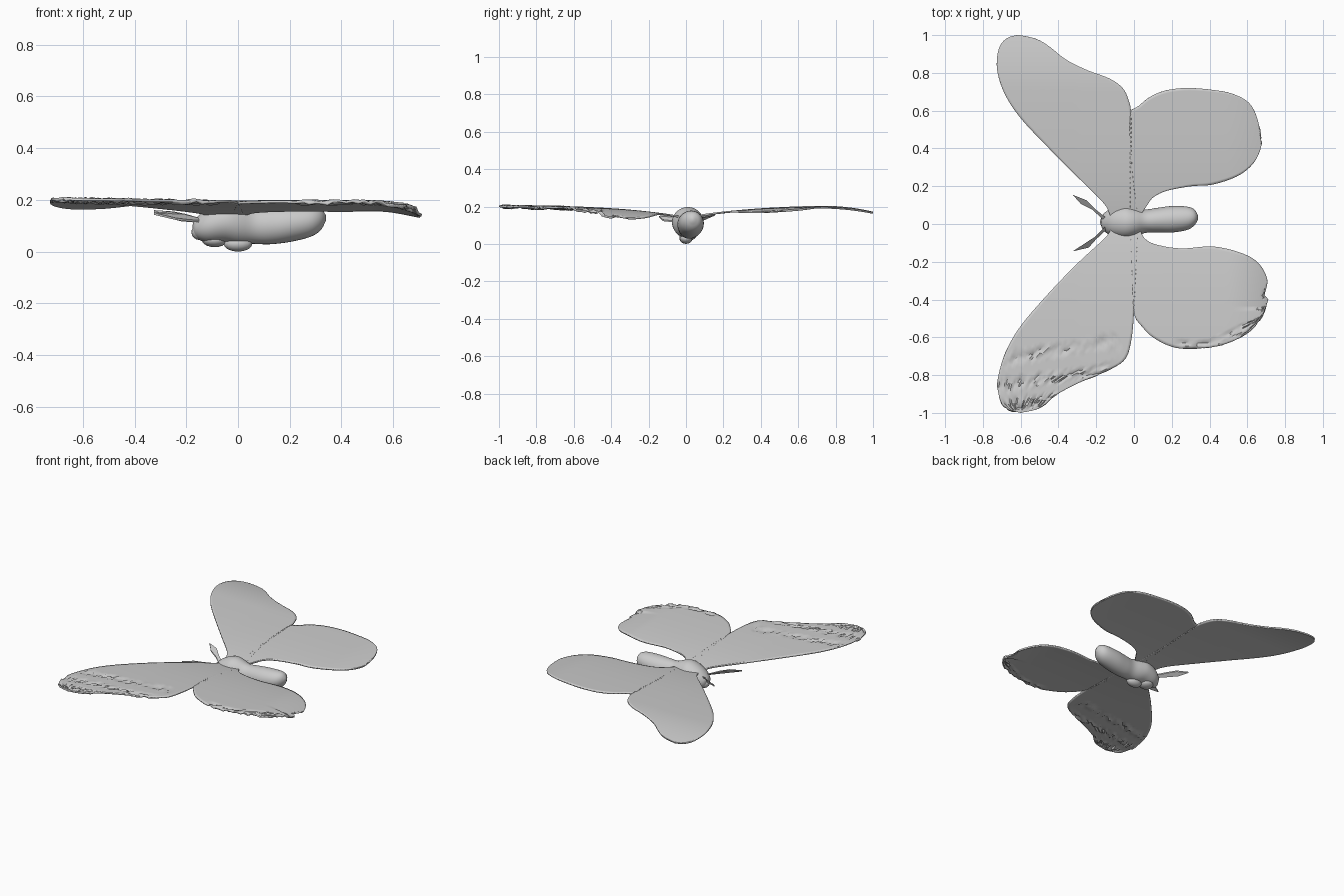
import bpy, bmesh, math, random
from mathutils import Vector

if "Cube" in bpy.data.objects:
    bpy.data.objects.remove(bpy.data.objects["Cube"])
random.seed(4)

grey = bpy.data.materials.new("plain grey")
grey.diffuse_color = (0.6, 0.6, 0.6, 1)
grey.use_nodes = True
grey.node_tree.nodes["Principled BSDF"].inputs["Base Color"].default_value = grey.diffuse_color


def finish(name, bm, angle=40):
    bmesh.ops.recalc_face_normals(bm, faces=bm.faces)
    me = bpy.data.meshes.new(name)
    bm.to_mesh(me)
    bm.free()
    me.materials.append(grey)
    ob = bpy.data.objects.new(name, me)
    bpy.context.collection.objects.link(ob)
    bpy.ops.object.select_all(action='DESELECT')
    bpy.context.view_layer.objects.active = ob
    ob.select_set(True)
    bpy.ops.object.shade_smooth_by_angle(angle=math.radians(angle))
    return ob


def spline(pts, n):
    """Smooth curve through the points, n+1 samples evenly spaced by length."""
    p = [Vector(q) for q in pts]
    p = [2 * p[0] - p[1]] + p + [2 * p[-1] - p[-2]]
    fine = []
    for i in range(1, len(p) - 2):
        a, b, c, d = p[i - 1:i + 3]
        for k in range(12):
            t = k / 12
            fine.append(0.5 * (2 * b + (c - a) * t + (2 * a - 5 * b + 4 * c - d) * t * t
                               + (3 * b - a - 3 * c + d) * t ** 3))
    fine.append(p[-2])
    cum = [0]
    for a, b in zip(fine, fine[1:]):
        cum.append(cum[-1] + (b - a).length)
    out, j = [], 0
    for i in range(n + 1):
        s = cum[-1] * i / n
        while j < len(fine) - 2 and cum[j + 1] < s:
            j += 1
        out.append(fine[j].lerp(fine[j + 1], (s - cum[j]) / max(cum[j + 1] - cum[j], 1e-9)))
    return out


def height(x, y):
    """Gentle dish of the wings, with drooping tips."""
    a = abs(y)
    z = 0.138 + 0.062 * (1 - math.exp(-a / 0.3))
    z += 0.012 * max(0, -x - 0.3)
    if y > 0:
        z -= 0.035 * max(0, (y - 0.7) / 0.3) ** 2
    z -= 0.04 * max(0, (x - 0.5) / 0.2) ** 2 * (1 if y < 0 and a < 0.45 else 0.5)
    return z


def crumpled(x, y):
    """Worn bands on the right-hand wings."""
    if y > 0:
        return False
    fore = x < -0.08 and any(abs(y - (c + 0.16 * (x + 0.4))) < 0.025 for c in (-0.67, -0.81, -0.92))
    hind = 0.2 < x < 0.68 and y < -0.62 + 0.5 * max(0, x - 0.4)
    return fore or hind


def wing(name, lead, trail, n=56, m=36):
    bm = bmesh.new()
    L, T = spline(lead, n), spline(trail, n)
    rows = []
    for a, b in zip(L, T):
        row = []
        for k in range(m + 1):
            q = a.lerp(b, k / m)
            z = height(q.x, q.y)
            if crumpled(q.x, q.y):
                z += random.uniform(-0.011, 0.005)
            row.append(bm.verts.new((q.x, q.y, z)))
        rows.append(row)
    for r, s in zip(rows, rows[1:]):
        for k in range(m):
            bm.faces.new((r[k], r[k + 1], s[k + 1], s[k]))
    bmesh.ops.remove_doubles(bm, verts=bm.verts, dist=0.0008)
    ob = finish(name, bm)
    # face the sheet upward, then thicken it
    if sum(p.normal.z for p in ob.data.polygons) < 0:
        ob.data.flip_normals()
    mod = ob.modifiers.new("thickness", 'SOLIDIFY')
    mod.thickness = 0.01
    mod.offset = 0
    return ob


# wings: leading and trailing edges, each from root to tip
wing("left_forewing",
     [(-.12, .03), (-.16, .11), (-.3, .25), (-.45, .4), (-.6, .56), (-.685, .69),
      (-.725, .82), (-.715, .93), (-.67, .985), (-.61, 1)],
     [(.02, .04), (-.01, .3), (-.015, .58), (-.03, .66), (-.06, .72), (-.13, .77),
      (-.25, .815), (-.36, .87), (-.45, .94), (-.52, .98), (-.61, 1)])
wing("left_hindwing",
     [(-.02, .04), (-.02, .3), (-.02, .58), (.02, .62), (.08, .67), (.16, .705), (.27, .72),
      (.4, .712), (.52, .69), (.61, .64), (.655, .55), (.67, .45)],
     [(.03, .04), (.07, .1), (.1, .14), (.17, .175), (.3, .2), (.42, .21), (.55, .255),
      (.63, .32), (.67, .4), (.67, .45)])
wing("right_forewing",
     [(-.12, -.02), (-.15, -.07), (-.3, -.21), (-.45, -.365), (-.6, -.54), (-.68, -.68),
      (-.72, -.82), (-.71, -.93), (-.67, -.98), (-.6, -1)],
     [(.02, -.03), (.01, -.25), (0, -.47), (-.015, -.62), (-.05, -.72), (-.15, -.78),
      (-.3, -.845), (-.42, -.91), (-.5, -.975), (-.6, -1)])
wing("right_hindwing",
     [(-.02, -.03), (-.01, -.25), (0, -.47), (.04, -.54), (.1, -.6), (.2, -.65), (.3, -.66),
      (.45, -.645), (.58, -.59), (.67, -.5), (.71, -.4)],
     [(.03, -.03), (.06, -.08), (.12, -.11), (.25, -.13), (.42, -.12), (.57, -.155),
      (.66, -.21), (.705, -.3), (.68, -.36), (.71, -.4)])


def lofted(name, rings, sides=32, n=40):
    """Tube of elliptical rings: x, y, z, half width, half height."""
    bm = bmesh.new()
    prev = None
    for c in spline(rings, n):
        x, y, z, ry, rz = c
        ry, rz = max(ry, .003), max(rz, .003)
        ring = [bm.verts.new((x, y + ry * math.cos(t), z + rz * math.sin(t)))
                for t in (math.tau * k / sides for k in range(sides))]
        if prev:
            for k in range(sides):
                j = (k + 1) % sides
                bm.faces.new((prev[k], prev[j], ring[j], ring[k]))
        else:
            bm.faces.new(ring)
        prev = ring
    bm.faces.new(prev)
    return finish(name, bm, 60)


# head, thorax and abdomen in one smooth body
lofted("body", [(-.175, .01, .095, .005, .01), (-.165, .01, .09, .04, .035),
                (-.12, .01, .1, .072, .065), (-.05, .01, .115, .085, .08),
                (.0, .01, .11, .078, .082), (.06, .015, .1, .062, .07),
                (.12, .02, .1, .065, .072), (.2, .025, .107, .07, .07),
                (.28, .03, .117, .062, .06), (.32, .035, .125, .042, .042),
                (.34, .035, .13, .008, .01)])


# folded legs tucked under the thorax
def lump(name, loc, size):
    bm = bmesh.new()
    bmesh.ops.create_uvsphere(bm, u_segments=16, v_segments=10, radius=1)
    bmesh.ops.scale(bm, vec=size, verts=bm.verts)
    bmesh.ops.translate(bm, vec=loc, verts=bm.verts)
    finish(name, bm, 60)


lump("middle_legs", (.0, .0, .03), (.055, .035, .03))
lump("front_legs", (-.09, .01, .045), (.05, .045, .028))
lump("mouth", (-.15, .01, .075), (.03, .035, .03))


# antennae as thin pointed leaves
def antenna(name, pts):
    bm = bmesh.new()
    f = bm.faces.new([bm.verts.new(p) for p in pts])
    r = bmesh.ops.extrude_face_region(bm, geom=[f])
    vs = [v for v in r["geom"] if isinstance(v, bmesh.types.BMVert)]
    bmesh.ops.translate(bm, vec=(0, 0, -.008), verts=vs)
    finish(name, bm)


antenna("left_antenna", [(-.15, .035, .13), (-.2, .075, .145), (-.25, .125, .155),
                         (-.325, .155, .16), (-.28, .105, .14), (-.22, .075, .125), (-.16, .02, .12)])
antenna("right_antenna", [(-.15, -.01, .13), (-.21, -.07, .145), (-.26, -.105, .155),
                          (-.325, -.145, .15), (-.24, -.125, .13), (-.2, -.08, .125), (-.14, -.025, .12)])
